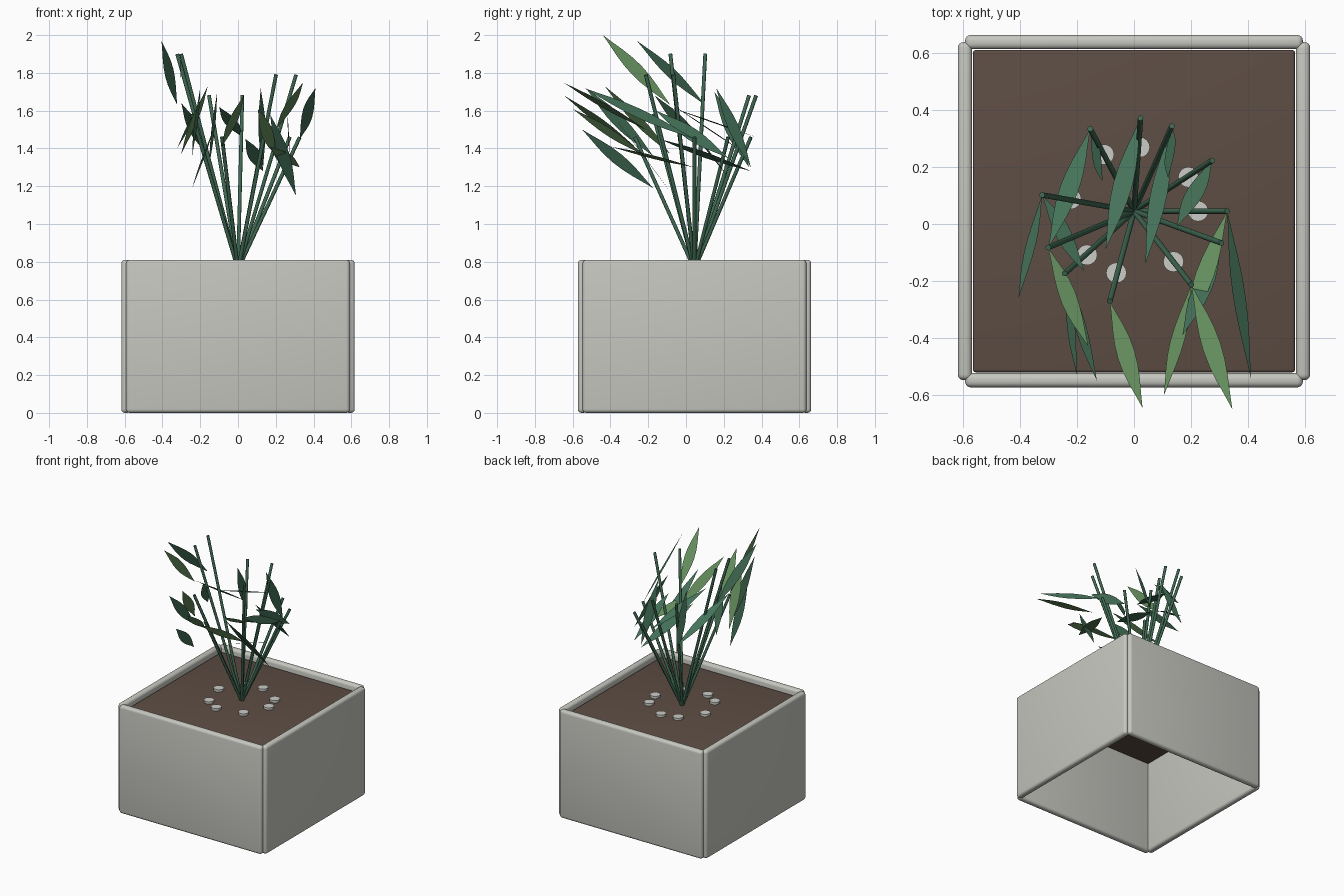
import bpy, bmesh, math
from mathutils import Vector, Matrix

cube = bpy.data.objects.get("Cube")
if cube:
    bpy.data.objects.remove(cube, do_unlink=True)


def material(name, r, g, b):
    mat = bpy.data.materials.new(name)
    mat.use_nodes = True
    mat.diffuse_color = (r, g, b, 1)
    shader = next(n for n in mat.node_tree.nodes if n.type == 'BSDF_PRINCIPLED')
    shader.inputs["Base Color"].default_value = (r, g, b, 1)
    return mat


CONCRETE = material("pale concrete", .57, .57, .53)
SOIL = material("brown soil", .11, .075, .058)
PEBBLE = material("white pebble", .6, .6, .57)
STEM = material("stem green", .05, .14, .085)
LEAF = material("leaf green", .06, .17, .1)
LIGHT_LEAF = material("light leaf green", .13, .27, .11)


def finish(name, bm, mat, smooth=True):
    mesh = bpy.data.meshes.new(name)
    bm.to_mesh(mesh)
    bm.free()
    mesh.materials.append(mat)
    obj = bpy.data.objects.new(name, mesh)
    bpy.context.collection.objects.link(obj)
    if smooth:
        bpy.ops.object.select_all(action='DESELECT')
        obj.select_set(True)
        bpy.context.view_layer.objects.active = obj
        bpy.ops.object.shade_smooth_by_angle(angle=math.radians(40))
    return obj


def slab(name, centre, size, bevel, mat):
    bm = bmesh.new()
    bmesh.ops.create_cube(bm, size=1)
    bmesh.ops.scale(bm, vec=size, verts=bm.verts)
    bmesh.ops.translate(bm, vec=centre, verts=bm.verts)
    bmesh.ops.bevel(bm, geom=bm.edges[:], offset=bevel, segments=4,
                    profile=.5, affect='EDGES')
    return finish(name, bm, mat)


# Planter walls around an open bottom, with soil near the rim
MID_Y = .045
HEIGHT = .81
for side, label in ((-1, "right"), (1, "left")):
    slab(f"{label}_wall", (side * .593, MID_Y, HEIGHT / 2),
         (.05, 1.185, HEIGHT), .02, CONCRETE)
for side, label in ((-1, "front"), (1, "back")):
    slab(f"{label}_wall", (0, MID_Y + side * .593, HEIGHT / 2),
         (1.185, .05, HEIGHT), .02, CONCRETE)
slab("soil", (0, MID_Y, .732), (1.13, 1.13, .075), .01, SOIL)

# Ring of pebbles with a narrow waist
for i, degrees in enumerate((0, 32, 85, 118, 169, 223, 254, 308)):
    a = math.radians(degrees)
    spot = Vector((.225 * math.cos(a), MID_Y + .225 * math.sin(a), .768))
    bm = bmesh.new()
    for lift, radius, depth in ((0, .03, .014), (.014, .036, .016)):
        bmesh.ops.create_cone(bm, cap_ends=True, segments=16, radius1=radius,
                              radius2=radius, depth=depth,
                              matrix=Matrix.Translation(spot + Vector((0, 0, lift))))
    finish(f"pebble_{i + 1}", bm, PEBBLE)

# Stems fan out from one root: direction in degrees and tip height
ROOT = Vector((0, MID_Y, .76))
STEMS = {
    "A": (118, 1.68), "B": (86, 1.68), "C": (66, 1.46), "D": (33, 1.46),
    "E": (0, 1.46), "F": (-20, 1.79), "G": (-52, 1.79), "H": (-105, 1.46),
    "I": (-138, 1.58), "J": (-157, 1.9), "K": (170, 1.9),
}
tips = {}
for key, (degrees, height) in STEMS.items():
    a = math.radians(degrees)
    tip = Vector((.327 * math.cos(a), MID_Y + .327 * math.sin(a), height))
    tips[key] = tip
    along = tip - ROOT
    turn = along.to_track_quat('Z', 'Y').to_matrix().to_4x4()
    bm = bmesh.new()
    bmesh.ops.create_cone(bm, cap_ends=True, segments=10, radius1=.01, radius2=.01,
                          depth=along.length,
                          matrix=Matrix.Translation((ROOT + tip) / 2) @ turn)
    finish(f"stem_{key}", bm, STEM)


def leaf(name, base, tip, roll, mat):
    """Flat pointed blade; roll turns it about its own length."""
    along = tip - base
    across = along.cross(Vector((0, 0, 1))).normalized()
    across = Matrix.Rotation(math.radians(roll), 3, along) @ across
    half = .034
    steps = 8
    bm = bmesh.new()
    edge = []
    for sign in (1, -1):
        for k in range(steps):
            t = k / steps if sign > 0 else 1 - k / steps
            width = half * math.sin(math.pi * t) ** 1.2 if 0 < t < 1 else 0
            edge.append(bm.verts.new(base + along * t + across * sign * width))
    bm.faces.new(edge)
    finish(name, bm, mat, smooth=False)


# Leaves: stem, base height, tip, roll
LEAVES = (
    ("A", 1.36, (-.3, -.085, 1.64), 15),
    ("A", 1.3, (-.11, .15, 1.7), 60),
    ("B", 1.46, (-.1, -.09, 1.62), 10),
    ("C", 1.28, (.04, -.14, 1.45), 30),
    ("C", 1.3, (.12, .16, 1.72), 60),
    ("D", 1.25, (.15, -.01, 1.55), 30),
    ("D", 1.35, (.26, -.16, 1.6), 90),
    ("E", 1.45, (.41, -.54, 1.72), -50),
    ("F", 1.15, (.17, -.39, 1.58), 20),
    ("I", 1.36, (-.2, -.53, 1.72), 65),
    ("I", 1.19, (-.13, -.55, 1.5), 55),
    ("K", 1.63, (-.405, -.26, 1.97), 60),
    ("K", 1.4, (-.175, -.165, 1.68), 35),
)
LIGHT_LEAVES = (
    ("E", 1.3, (.17, -.4, 1.41), 20),
    ("G", 1.5, (.345, -.65, 1.75), 15),
    ("G", 1.36, (.105, -.6, 1.61), 45),
    ("H", 1.41, (.03, -.645, 1.68), 20),
    ("J", 1.37, (-.16, -.43, 1.73), 30),
    ("J", 1.63, (-.305, -.44, 2), 90),
)
for label, group, mat in (("leaf", LEAVES, LEAF), ("light_leaf", LIGHT_LEAVES, LIGHT_LEAF)):
    for i, (key, z, tip, roll) in enumerate(group):
        base = Vector((tips[key].x, tips[key].y, z))
        leaf(f"{label}_{i + 1}", base, Vector(tip), roll, mat)
